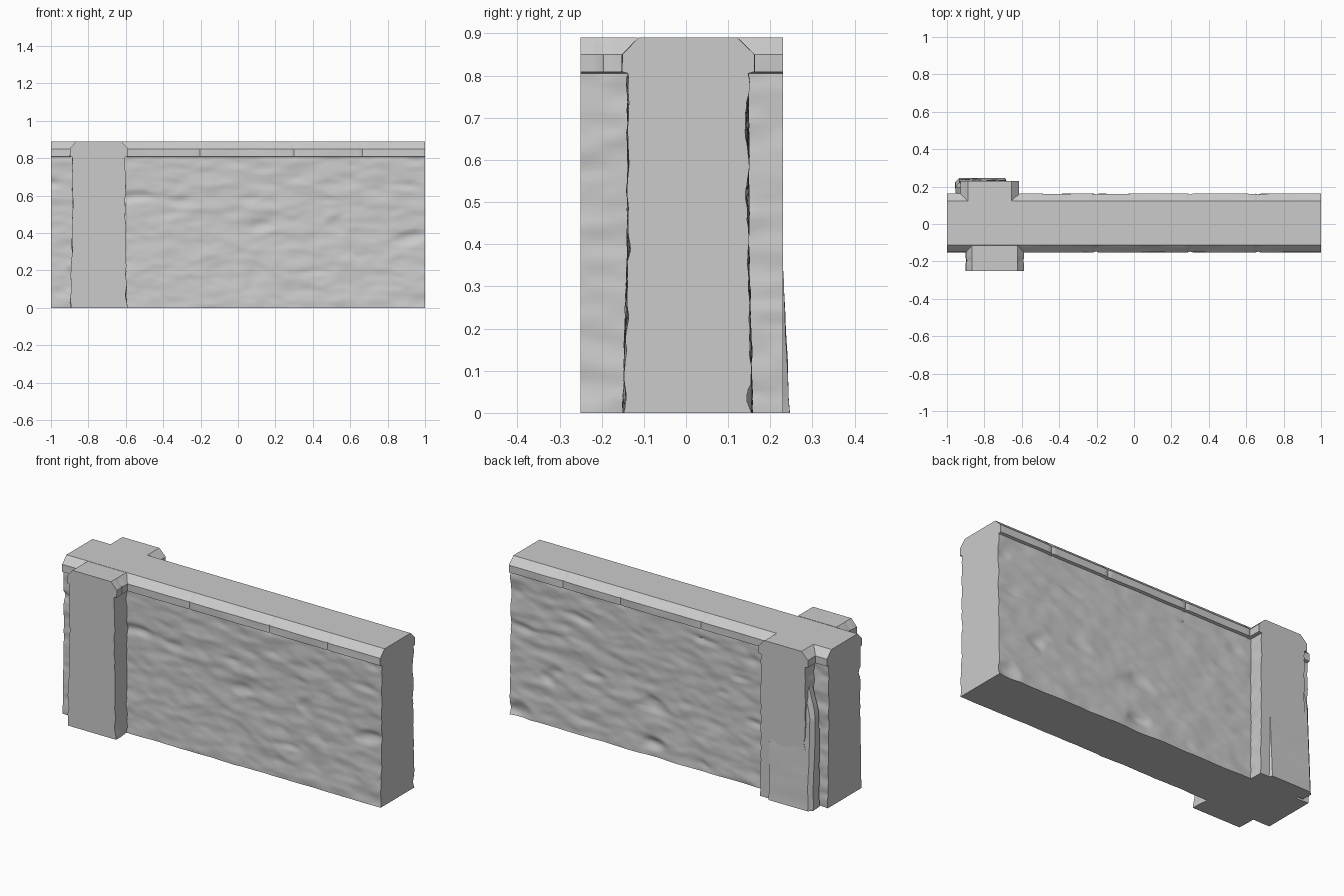
import bpy, bmesh, math
from mathutils import Vector, noise

cube = bpy.data.objects.get("Cube")
if cube:
    bpy.data.objects.remove(cube)

stone = bpy.data.materials.new("grey_stone")
stone.use_nodes = True
GREY = (0.6, 0.6, 0.6, 1)
stone.diffuse_color = GREY
stone.node_tree.nodes["Principled BSDF"].inputs["Base Color"].default_value = GREY

STEP = 0.014
CAP_Z = 0.805
JOINTS = (-0.62, -0.2, 0.3, 0.66)


def resample(points):
    """Closed profile with evenly spaced points on every edge."""
    out = []
    for a, b in zip(points, points[1:] + points[:1]):
        a, b = Vector(a), Vector(b)
        n = max(1, round((b - a).length / STEP))
        out += [a.lerp(b, i / n) for i in range(n)]
    return out


def roughness(along, z, side):
    """Rough masonry relief, stretched along the courses."""
    p = Vector((along * 6, z * 16, side * 9))
    if z > CAP_Z:
        joint = any(abs(along - j) < STEP * 0.6 for j in JOINTS)
        return 0.003 * noise.noise(p) - (0.005 if joint else 0)
    bumps = 0.006 * noise.noise(p) + 0.003 * noise.noise(p * 2.3)
    crack = max(0, noise.noise(p * 0.8 + Vector((7, 3, 5))) - 0.35)
    return bumps - 0.035 * crack


def sweep(name, profile, start, end, across=False):
    """Sweep a width/height profile along x, or along y when across is set."""
    ring = resample(profile)
    mid = sum(p.x for p in ring) / len(ring)
    count = math.ceil((end - start) / STEP)
    bm = bmesh.new()
    rings = []
    for i in range(count + 1):
        t = start + (end - start) * i / count
        verts = []
        for w, z in ring:
            side = 1 if w > mid else -1
            if z < 0.885:
                w += side * roughness(t, z, side + (4 if across else 0))
            verts.append(bm.verts.new((w, t, z) if across else (t, w, z)))
        rings.append(verts)
    for a, b in zip(rings, rings[1:]):
        for j in range(len(a)):
            k = (j + 1) % len(a)
            bm.faces.new((a[j], a[k], b[k], b[j]))
    bm.faces.new(rings[0])
    bm.faces.new(rings[-1])
    finish(name, bm)


def finish(name, bm):
    bmesh.ops.recalc_face_normals(bm, faces=bm.faces)
    mesh = bpy.data.meshes.new(name)
    bm.to_mesh(mesh)
    bm.free()
    mesh.materials.append(stone)
    obj = bpy.data.objects.new(name, mesh)
    bpy.context.collection.objects.link(obj)
    bpy.ops.object.select_all(action="DESELECT")
    obj.select_set(True)
    bpy.context.view_layer.objects.active = obj
    bpy.ops.object.shade_smooth_by_angle(angle=math.radians(35))


def coped(left, right, lip, bevel):
    """Wall section with an overhanging, bevelled coping."""
    return [(left - 0.01, 0), (right + 0.008, 0), (right, 0.4), (right, CAP_Z),
            (right + lip, CAP_Z + 0.004), (right + lip, 0.85),
            (right + lip - bevel, 0.89), (left - lip + bevel, 0.89),
            (left - lip, 0.85), (left - lip, CAP_Z + 0.004),
            (left, CAP_Z), (left, 0.4)]


# Long wall and the two stubs of the crossing wall
sweep("long_wall", coped(-0.137, 0.147, 0.015, 0.04), -1, 1)
sweep("front_stub", coped(-0.885, -0.603, 0.015, 0.035), -0.25, -0.115, True)
sweep("back_stub", coped(-0.91, -0.633, 0.017, 0.04), 0.115, 0.23, True)

# Leaning rubble facing on the foot of the back stub
bm = bmesh.new()
levels = 44
rows = []
for i in range(levels + 1):
    f = i / levels
    z = 0.68 * f
    lean = 0.246 - 0.033 * f
    left = -0.955 + 0.045 * max(0, f - 0.75) * 4
    row = []
    for x, y in ((left, 0.165), (left, lean - 0.02), (left + 0.02, lean),
                 (-0.85, lean), (-0.76, lean), (-0.69, lean), (-0.665, 0.2),
                 (-0.68, 0.165)):
        d = 0.003 * noise.noise(Vector((x * 9, y * 9, z * 14)))
        row.append(bm.verts.new((x + d, y + d, z)))
    rows.append(row)
for a, b in zip(rows, rows[1:]):
    for j in range(len(a)):
        k = (j + 1) % len(a)
        bm.faces.new((a[j], a[k], b[k], b[j]))
bm.faces.new(rows[0])
bm.faces.new(rows[-1])
finish("rubble_facing", bm)
